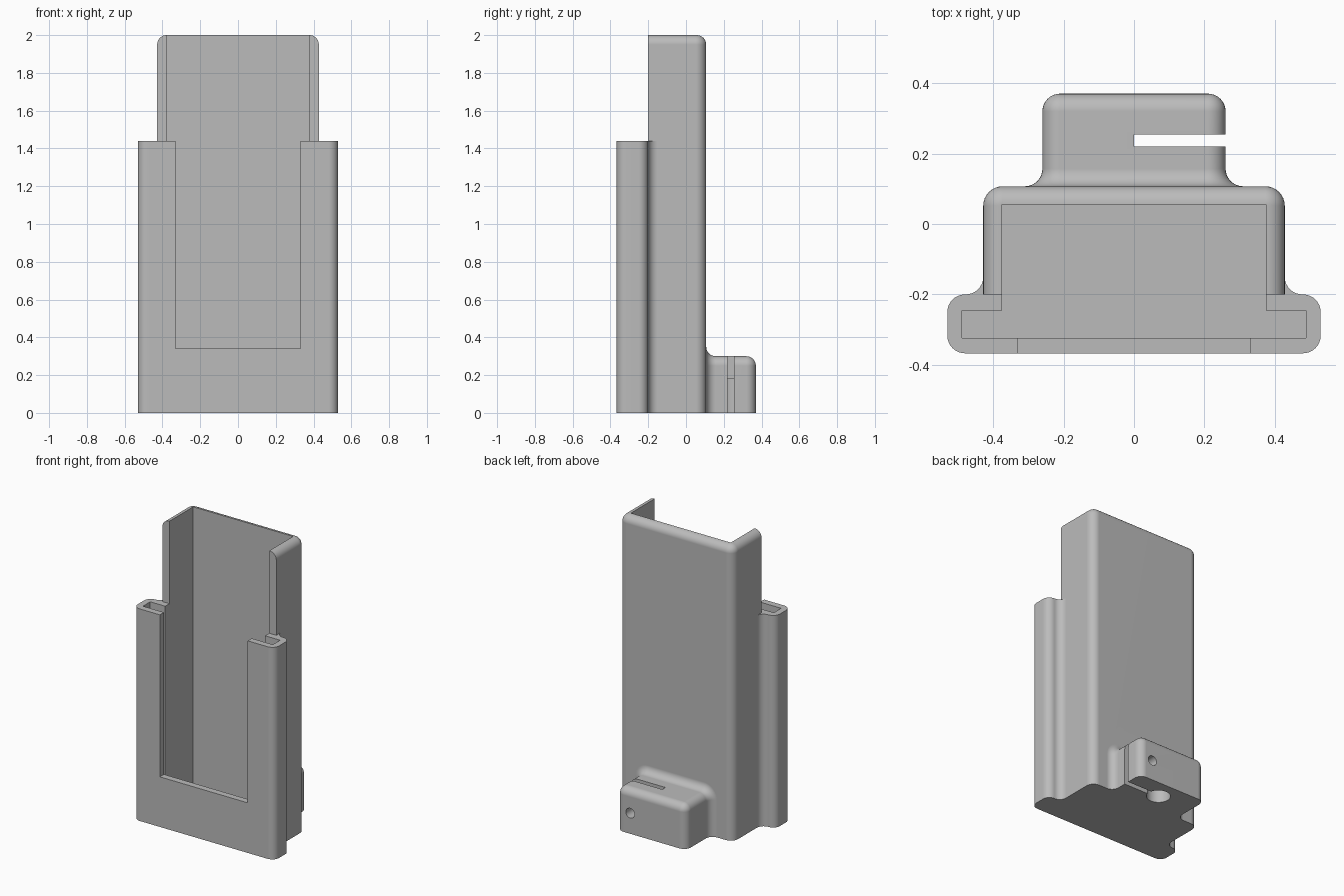
import bpy, bmesh, math
from mathutils import Vector

if "Cube" in bpy.data.objects:
    bpy.data.objects.remove(bpy.data.objects["Cube"], do_unlink=True)

STEPS = 8      # segments in each quarter round
R = 0.05       # common edge radius
CUT = 0.1      # how far cutters reach past open ends

grey = bpy.data.materials.new("plain_grey")
grey.use_nodes = True
grey.diffuse_color = (0.5, 0.5, 0.5, 1)
grey.node_tree.nodes["Principled BSDF"].inputs["Base Color"].default_value = (0.5, 0.5, 0.5, 1)


def arc(cx, cy, r, start, end):
    angles = [math.radians(start + (end - start) * i / STEPS) for i in range(STEPS + 1)]
    return [(cx + r * math.cos(a), cy + r * math.sin(a)) for a in angles]


def mirrored(half):
    """Close a right-hand outline with its mirror image."""
    return half + [(-x, y) for x, y in reversed(half)]


def arch(half, base, top, r, inset=0):
    """Rectangle with its two upper corners rounded, inset on all but the base."""
    return mirrored([(half - inset, base)] + arc(half - r, top - r, r - inset, 0, 90))


def loft(name, rings, axis="z"):
    """Skin a list of (position, outline) along the z or y axis."""
    bm = bmesh.new()
    loops = []
    for p, outline in rings:
        loops.append([bm.verts.new((u, v, p) if axis == "z" else (u, p, v)) for u, v in outline])
    n = len(loops[0])
    for a, b in zip(loops, loops[1:]):
        for i in range(n):
            j = (i + 1) % n
            bm.faces.new((a[i], a[j], b[j], b[i]))
    bm.faces.new(loops[0])
    bm.faces.new(loops[-1])
    bmesh.ops.remove_doubles(bm, verts=bm.verts, dist=1e-5)
    bmesh.ops.recalc_face_normals(bm, faces=bm.faces)
    mesh = bpy.data.meshes.new(name)
    bm.to_mesh(mesh)
    bm.free()
    mesh.materials.append(grey)
    obj = bpy.data.objects.new(name, mesh)
    bpy.context.collection.objects.link(obj)
    return obj


def box(name, x0, x1, y0, y1, z0, z1):
    return loft(name, [(z, [(x0, y0), (x1, y0), (x1, y1), (x0, y1)]) for z in (z0, z1)])


def rod(name, u, v, r, start, end, axis):
    circle = [(u + r * math.cos(i * math.tau / 32), v + r * math.sin(i * math.tau / 32))
              for i in range(32)]
    return loft(name, [(start, circle), (end, circle)], axis)


def combine(target, tool, operation):
    mod = target.modifiers.new(tool.name, "BOOLEAN")
    mod.operation, mod.solver, mod.object = operation, "EXACT", tool
    bpy.context.view_layer.objects.active = target
    bpy.ops.object.modifier_apply(modifier=mod.name)
    bpy.data.objects.remove(tool, do_unlink=True)


quarter = [math.radians(90 * i / STEPS) for i in range(STEPS + 1)]

# Tall back shell with a rounded top rim
BACK, FRONT, HALF, TOP = 0.107, -0.2, 0.428, 2.0
rings = [(0, arch(HALF, FRONT, BACK, 0.055))]
rings += [(TOP - R + R * math.sin(a), arch(HALF, FRONT, BACK, 0.055, R * (1 - math.cos(a))))
          for a in quarter]
holder = loft("holder_body", rings)

# Wide front rails, blended into the shell
rail = (arc(0.53 - R, -0.367 + R, R, -90, 0) + arc(0.53 - R, FRONT - R, R, 0, 90)
        + arc(HALF + R, FRONT + R, R, 270, 180) + [(0.3, FRONT + R)])
combine(holder, loft("front_rails", [(z, mirrored(rail)) for z in (0, 1.44)]), "UNION")

# Rear clamp block: flared root, rounded end
END = 0.37
rings = [(BACK - 0.03, arch(0.26, 0, 0.3, R, -R))]
rings += [(BACK + R * (1 - math.cos(a)), arch(0.26, 0, 0.3, R, -R * (1 - math.sin(a)))) for a in quarter]
rings += [(END - R + R * math.sin(a), arch(0.26, 0, 0.3, R, R * (1 - math.cos(a)))) for a in quarter]
combine(holder, loft("clamp_block", rings, "y"), "UNION")

# Pocket, with side grooves, above a thin floor
FLOOR = 0.05
pocket = mirrored([(0.488, -0.323), (0.488, -0.245), (0.375, -0.245), (0.375, 0.055)])
combine(holder, loft("pocket", [(z, pocket) for z in (FLOOR, TOP + CUT)]), "DIFFERENCE")

# Front window, clamp slot, post socket and screw hole
combine(holder, box("window", -0.33, 0.33, -0.5, -0.3, 0.34, TOP), "DIFFERENCE")
combine(holder, box("clamp_slot", 0, 0.4, 0.22, 0.254, -CUT, 0.4), "DIFFERENCE")
combine(holder, rod("post_socket", 0, 0.237, 0.075, -CUT, 0.18, "z"), "DIFFERENCE")
combine(holder, rod("screw_hole", 0.16, 0.14, 0.033, 0.15, 0.5, "y"), "DIFFERENCE")

# Smooth rounds, crisp edges
bpy.ops.object.select_all(action="DESELECT")
holder.select_set(True)
bpy.context.view_layer.objects.active = holder
bpy.ops.object.shade_smooth_by_angle(angle=math.radians(30))
weighted = holder.modifiers.new("even_normals", "WEIGHTED_NORMAL")
weighted.keep_sharp = True
